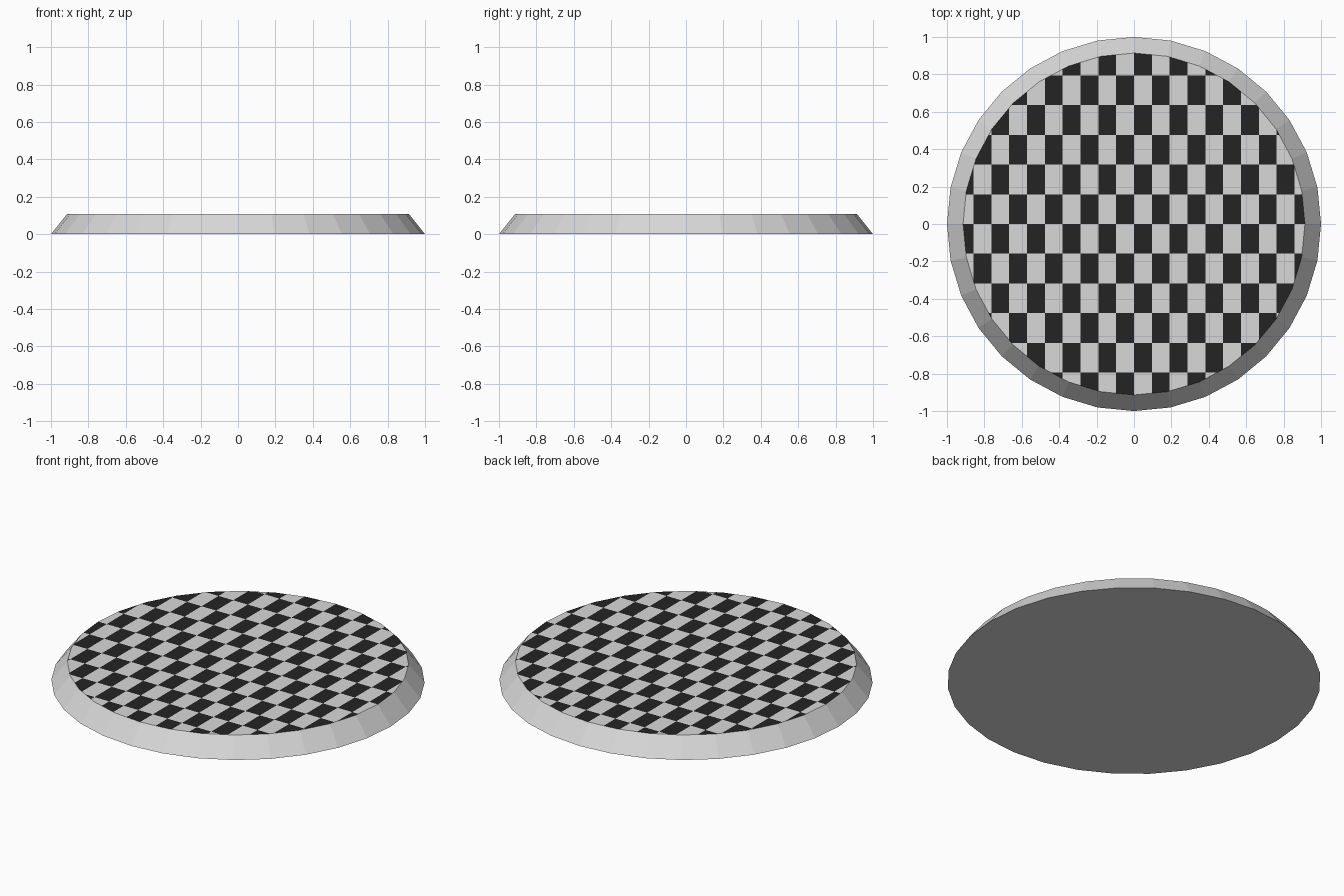
import bpy, bmesh, math

if "Cube" in bpy.data.objects:
    bpy.data.objects.remove(bpy.data.objects["Cube"])

R_BASE, R_TOP, H = 1.0, 0.914, 0.108
CELL_X, CELL_Y = 0.0954, 0.159


def material(name, v):
    m = bpy.data.materials.new(name)
    m.diffuse_color = (v, v, v, 1)
    m.use_nodes = True
    m.node_tree.nodes["Principled BSDF"].inputs["Base Color"].default_value = m.diffuse_color
    return m


# Bevelled 32-sided disc
bm = bmesh.new()
bmesh.ops.create_cone(bm, cap_ends=True, segments=32,
                      radius1=R_BASE, radius2=R_TOP, depth=H)
bmesh.ops.translate(bm, verts=bm.verts[:], vec=(0, 0, H / 2))


def top_faces():
    return [f for f in bm.faces if all(v.co.z > H - 1e-4 for v in f.verts)]


def cut(co, normal):
    faces = top_faces()
    edges = {e for f in faces for e in f.edges}
    verts = {v for f in faces for v in f.verts}
    bmesh.ops.bisect_plane(bm, geom=faces + list(edges) + list(verts),
                           dist=1e-5, plane_co=co, plane_no=normal)


# Cut the top into a grid of checks
for axis, cell in ((0, CELL_X), (1, CELL_Y)):
    n = int(R_TOP / cell)
    for i in range(-n, n + 1):
        co, no = [0, 0, H], [0, 0, 0]
        co[axis], no[axis] = i * cell, 1
        cut(co, no)

# Alternate checks are dark
for f in top_faces():
    c = f.calc_center_median()
    if (math.floor(c.x / CELL_X) + math.floor(c.y / CELL_Y)) % 2:
        f.material_index = 1

mesh = bpy.data.meshes.new("checkered_disc")
bm.normal_update()
bm.to_mesh(mesh)
bm.free()
mesh.materials.append(material("light grey", 0.69))
mesh.materials.append(material("near black", 0.017))
bpy.context.collection.objects.link(bpy.data.objects.new("checkered_disc", mesh))
